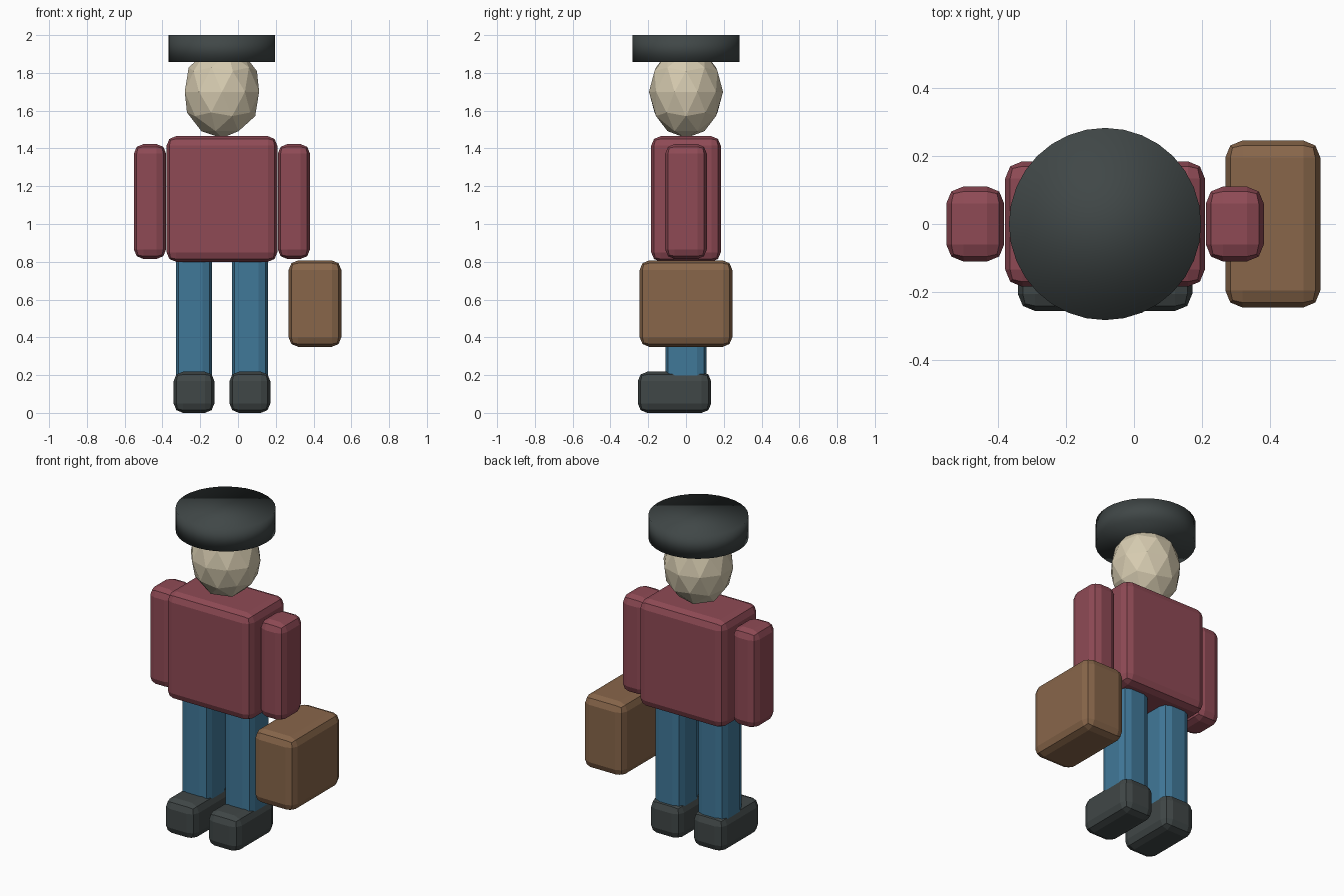
import bpy

if "Cube" in bpy.data.objects:
    bpy.data.objects.remove(bpy.data.objects["Cube"])


def material(name, rgb):
    def lin(v):
        v /= 255
        return v / 12.92 if v <= 0.04045 else ((v + 0.055) / 1.055) ** 2.4
    m = bpy.data.materials.new(name)
    m.diffuse_color = (*[lin(v) for v in rgb], 1)
    m.use_nodes = True
    m.node_tree.nodes["Principled BSDF"].inputs["Base Color"].default_value = m.diffuse_color
    return m


RED = material("dull_red", (143, 74, 85))
BLUE = material("denim_blue", (64, 120, 153))
BROWN = material("leather_brown", (136, 102, 74))
DARK = material("charcoal", (64, 71, 71))
SKIN = material("pale_skin", (214, 203, 176))

CX = -0.085  # body axis, shifted left to balance the case


def finish(name, mat):
    o = bpy.context.object
    o.name = name
    o.data.materials.append(mat)
    return o


def box(name, mat, x, y, z, bevel=0.05):
    """Rounded box from (min, max) ranges."""
    bpy.ops.mesh.primitive_cube_add(size=1, location=[sum(r) / 2 for r in (x, y, z)])
    o = finish(name, mat)
    o.scale = [r[1] - r[0] for r in (x, y, z)]
    bpy.ops.object.transform_apply(location=False, rotation=False, scale=True)
    b = o.modifiers.new("rounding", 'BEVEL')
    b.width = bevel
    b.segments = 2
    return o


# Torso
box("torso", RED, (CX - 0.293, CX + 0.293), (-0.184, 0.184), (0.80, 1.465))

# Limbs, mirrored about the body axis
for side, s in (("left", -1), ("right", 1)):
    def span(centre, half):
        return (CX + s * centre - half, CX + s * centre + half)
    box(side + "_arm", RED, span(0.381, 0.085), (-0.11, 0.11), (0.815, 1.423))
    box(side + "_leg", BLUE, span(0.148, 0.096), (-0.109, 0.109), (0.13, 0.85))
    box(side + "_shoe", DARK, span(0.148, 0.108), (-0.255, 0.133), (0.0, 0.218))

# Case beside the right arm
box("case", BROWN, (0.268, 0.547), (-0.245, 0.245), (0.35, 0.807))

# Faceted head
bpy.ops.mesh.primitive_ico_sphere_add(subdivisions=2, radius=1, location=(CX, 0, 1.70))
head = finish("head", SKIN)
head.scale = (0.207, 0.196, 0.245)

# Flat round cap
bpy.ops.mesh.primitive_cylinder_add(vertices=32, radius=0.282, depth=0.142,
                                    location=(CX, 0, 1.929))
finish("cap", DARK)
bpy.ops.object.shade_smooth()
